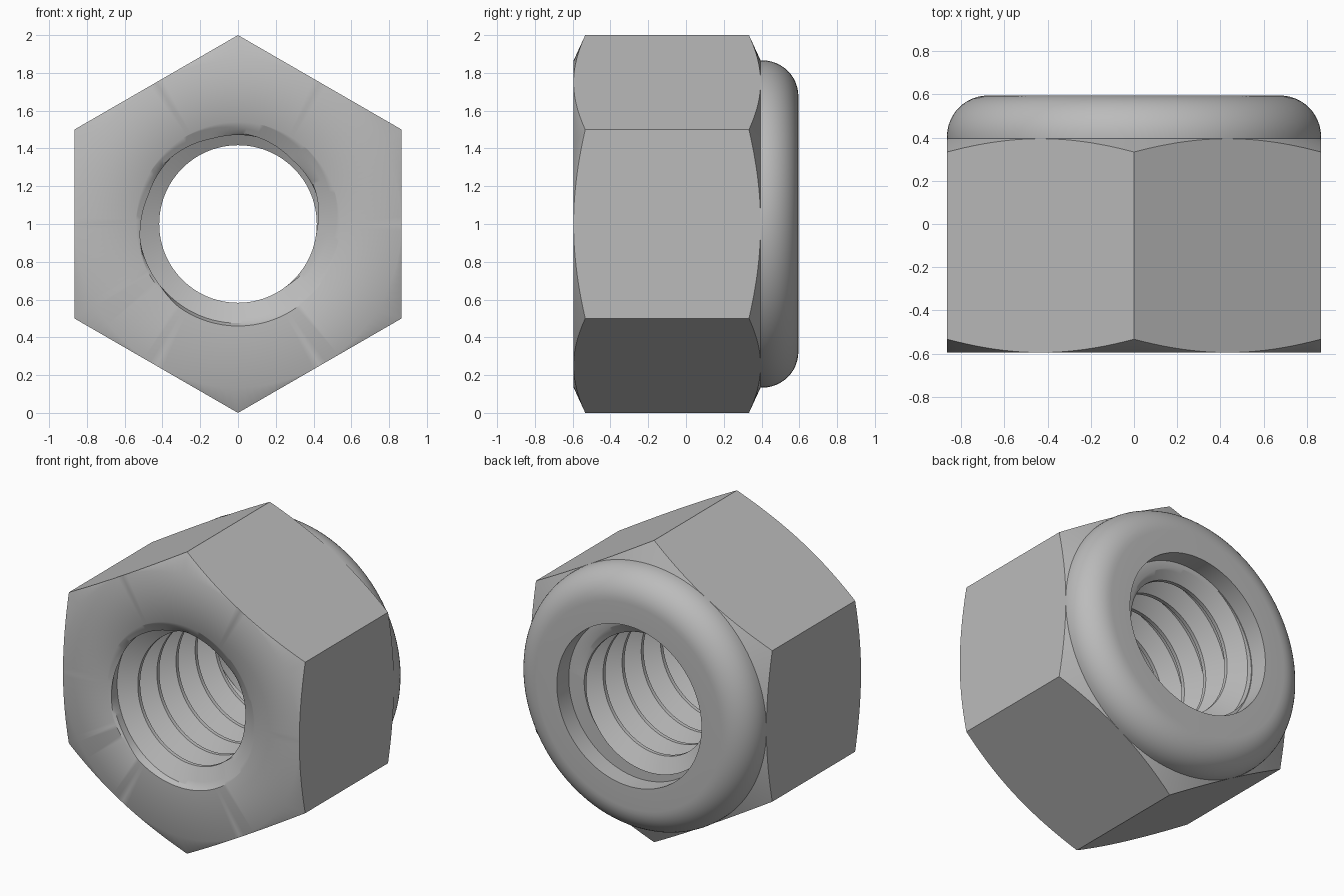
import bpy
import bmesh
from math import cos, sin, pi, tan, radians

cube = bpy.data.objects.get("Cube")
if cube:
    bpy.data.objects.remove(cube, do_unlink=True)

SEG = 144                       # divisible by 12: hex corners land on columns
FLAT = cos(pi / 6)              # centre to flat of the hexagon
FRONT, HEX_BACK, BACK = -0.595, 0.395, 0.595
THREAD_END = 0.47
PITCH, CREST, ROOT = 0.2, 0.417, 0.525
SINK, BORE = 0.54, 0.53
SLOPE = tan(radians(60))        # thread flanks and countersink
CHAMFER = 0.46

steel = bpy.data.materials.new("steel_grey")
steel.use_nodes = True
steel.diffuse_color = (0.5, 0.5, 0.5, 1)
steel.node_tree.nodes["Principled BSDF"].inputs["Base Color"].default_value = (0.5, 0.5, 0.5, 1)

bm = bmesh.new()


def point(r, y, a):
    return bm.verts.new((r * cos(a), y, 1 + r * sin(a)))


def skin(rows):
    """Join neighbouring rows of vertices with quads."""
    for low, high in zip(rows, rows[1:]):
        for i in range(SEG):
            bm.faces.new((low[i], low[i + 1], high[i + 1], high[i]))


def hex_radius(a):
    return FLAT / cos((a + pi / 6) % (pi / 3) - pi / 6)


def ring(r, y):
    return lambda a: (r, y)


def hex_ring(y, slope):
    return lambda a: (hex_radius(a), y + slope * (hex_radius(a) - FLAT))


def thread_radius(y, a):
    """Bore radius: right-hand thread widened by the front countersink."""
    crest_y = -0.54 - PITCH * a / (2 * pi)
    d = abs((y - crest_y + PITCH / 2) % PITCH - PITCH / 2)
    groove = min(ROOT, CREST + max(0, d - PITCH / 16) * SLOPE)
    return max(groove, SINK - (y - FRONT) * SLOPE)


angles = [2 * pi * i / SEG for i in range(SEG + 1)]

# Chamfered hexagon, rounded collar and rear counterbore
R = BACK - HEX_BACK - 0.01
outline = [ring(SINK, FRONT), ring(FLAT, FRONT),
           hex_ring(FRONT, CHAMFER), hex_ring(HEX_BACK, -CHAMFER),
           ring(FLAT, HEX_BACK)]
for k in range(13):
    t = k * pi / 24
    outline.append(ring(FLAT - R + R * cos(t), BACK - R + R * sin(t)))
outline += [ring(BORE, BACK), ring(BORE, THREAD_END)]
skin([[point(*f(a), a) for a in angles] for f in outline])

# Threaded bore, with rows that follow the helix
offsets = [-1 / 16, 1 / 16] + [1 / 16 + k * 5 / 64 for k in range(1, 5)]
offsets += [5 / 8 + k * 5 / 64 for k in range(4)]
rows = []
for turn in range(-1, 8):
    for o in offsets:
        row = []
        for a in angles:
            y = -0.54 + PITCH * (turn + o - a / (2 * pi))
            y = min(max(y, FRONT), THREAD_END)
            row.append(point(thread_radius(y, a), y, a))
        rows.append(row)
rows.append([point(BORE, THREAD_END, a) for a in angles])
skin(rows)

bmesh.ops.remove_doubles(bm, verts=bm.verts, dist=0.0003)
bmesh.ops.dissolve_degenerate(bm, edges=bm.edges, dist=0.0001)
bmesh.ops.recalc_face_normals(bm, faces=bm.faces)

mesh = bpy.data.meshes.new("lock_nut")
bm.to_mesh(mesh)
bm.free()
mesh.materials.append(steel)
nut = bpy.data.objects.new("lock_nut", mesh)
bpy.context.collection.objects.link(nut)

bpy.ops.object.select_all(action="DESELECT")
nut.select_set(True)
bpy.context.view_layer.objects.active = nut
bpy.ops.object.shade_smooth_by_angle(angle=radians(32))
